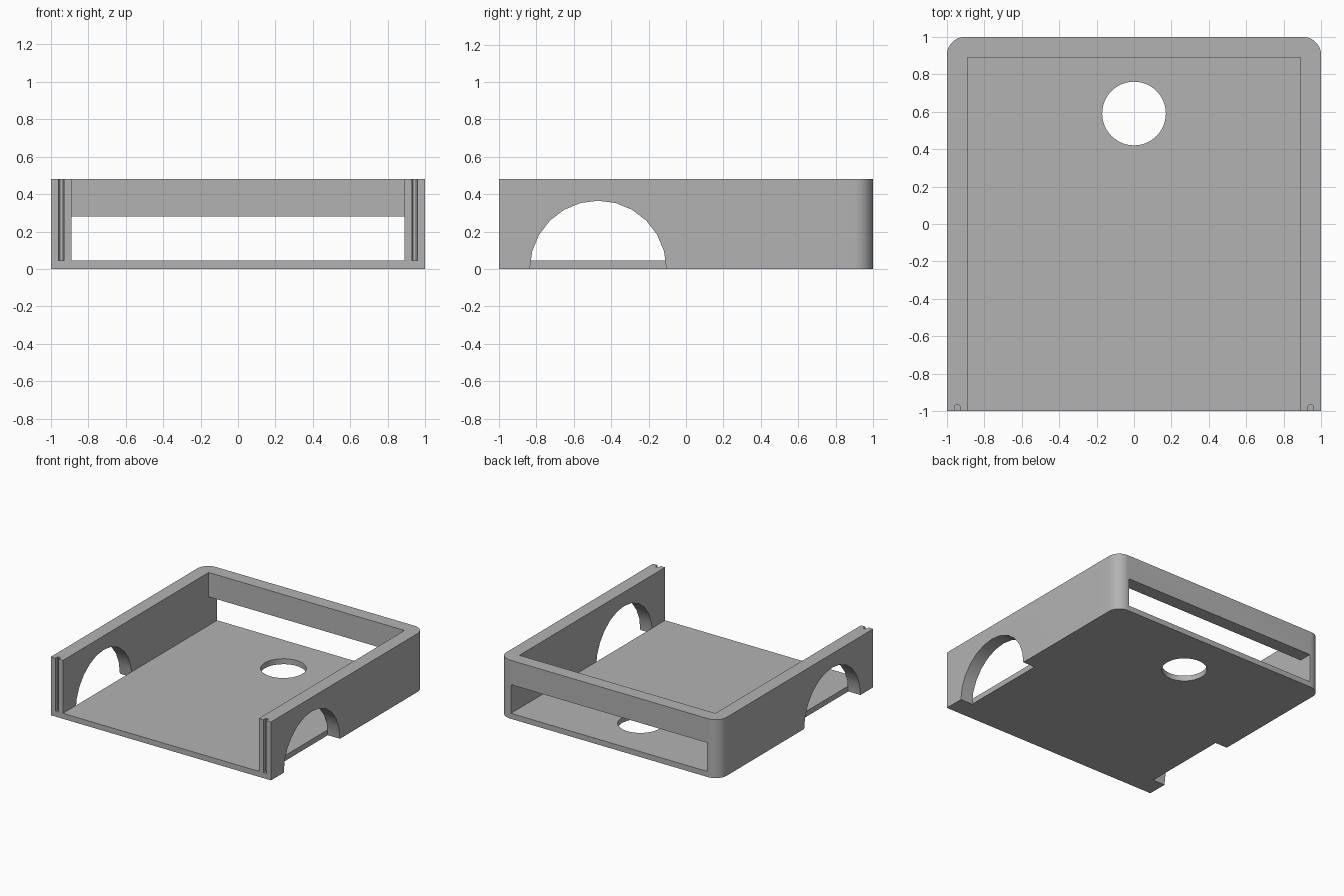
import bpy, bmesh, math
from mathutils import Vector

cube = bpy.data.objects.get("Cube")
if cube:
    bpy.data.objects.remove(cube, do_unlink=True)

HEIGHT, FLOOR, INNER = 0.48, 0.045, 0.89
CORNER = 0.1

grey = bpy.data.materials.new("plain grey")
grey.use_nodes = True
colour = (0.45, 0.45, 0.45, 1)
grey.diffuse_color = colour
grey.node_tree.nodes["Principled BSDF"].inputs["Base Color"].default_value = colour


def prism(name, points, offset):
    """Extrude a closed outline of 3D points along an offset."""
    bm = bmesh.new()
    face = bm.faces.new([bm.verts.new(p) for p in points])
    top = bmesh.ops.extrude_face_region(bm, geom=[face])["geom"]
    moved = [v for v in top if isinstance(v, bmesh.types.BMVert)]
    bmesh.ops.translate(bm, verts=moved, vec=Vector(offset))
    bmesh.ops.recalc_face_normals(bm, faces=bm.faces)
    mesh = bpy.data.meshes.new(name)
    bm.to_mesh(mesh)
    bm.free()
    mesh.materials.append(grey)
    obj = bpy.data.objects.new(name, mesh)
    bpy.context.collection.objects.link(obj)
    return obj


def block(name, x0, x1, y0, y1, z0, z1):
    outline = [(x0, y0, z0), (x1, y0, z0), (x1, y1, z0), (x0, y1, z0)]
    return prism(name, outline, (0, 0, z1 - z0))


def circle(radius, count):
    steps = [2 * math.pi * i / count for i in range(count)]
    return [(radius * math.cos(a), radius * math.sin(a)) for a in steps]


# Outer tray body, rounded at the two back corners
outline = [(-1, -1, 0), (1, -1, 0)]
for side, start in ((1, 0), (-1, 90)):
    for i in range(13):
        a = math.radians(start + i * 7.5)
        outline.append((side * (1 - CORNER) + CORNER * math.cos(a),
                        1 - CORNER + CORNER * math.sin(a), 0))
tray = prism("tray", outline, (0, 0, HEIGHT))

# Interior, open at the top and front, then the back window and floor hole
cutters = [
    block("interior_cutter", -INNER, INNER, -1.2, INNER, FLOOR, 0.7),
    block("back_window_cutter", -INNER, INNER, 0.8, 1.2, FLOOR, 0.28),
    prism("floor_hole_cutter",
          [(x, y + 0.59, -0.1) for x, y in circle(0.17, 48)], (0, 0, 0.3)),
]

# Side arches and front panel grooves, mirrored left and right
for side, label in ((1, "left"), (-1, "right")):
    cutters.append(prism(label + "_arch_cutter",
                         [(side * INNER, y - 0.47, z) for y, z in circle(0.365, 24)],
                         (side * 0.3, 0, 0)))
    groove = [(0.93, -1.1), (0.958, -1.1), (0.958, -0.974), (0.952, -0.968),
              (0.936, -0.968), (0.93, -0.974)]
    cutters.append(prism(label + "_groove_cutter",
                         [(side * x, y, FLOOR) for x, y in groove], (0, 0, 0.6)))

bpy.context.view_layer.objects.active = tray
for cutter in cutters:
    cutter.hide_render = True
    mod = tray.modifiers.new(cutter.name, "BOOLEAN")
    mod.operation = "DIFFERENCE"
    mod.solver = "EXACT"
    mod.object = cutter
    bpy.ops.object.modifier_apply(modifier=mod.name)
    bpy.data.objects.remove(cutter, do_unlink=True)

# Smooth the curved walls and keep the edges crisp
bpy.ops.object.select_all(action="DESELECT")
tray.select_set(True)
bpy.ops.object.shade_smooth_by_angle(angle=math.radians(30))
